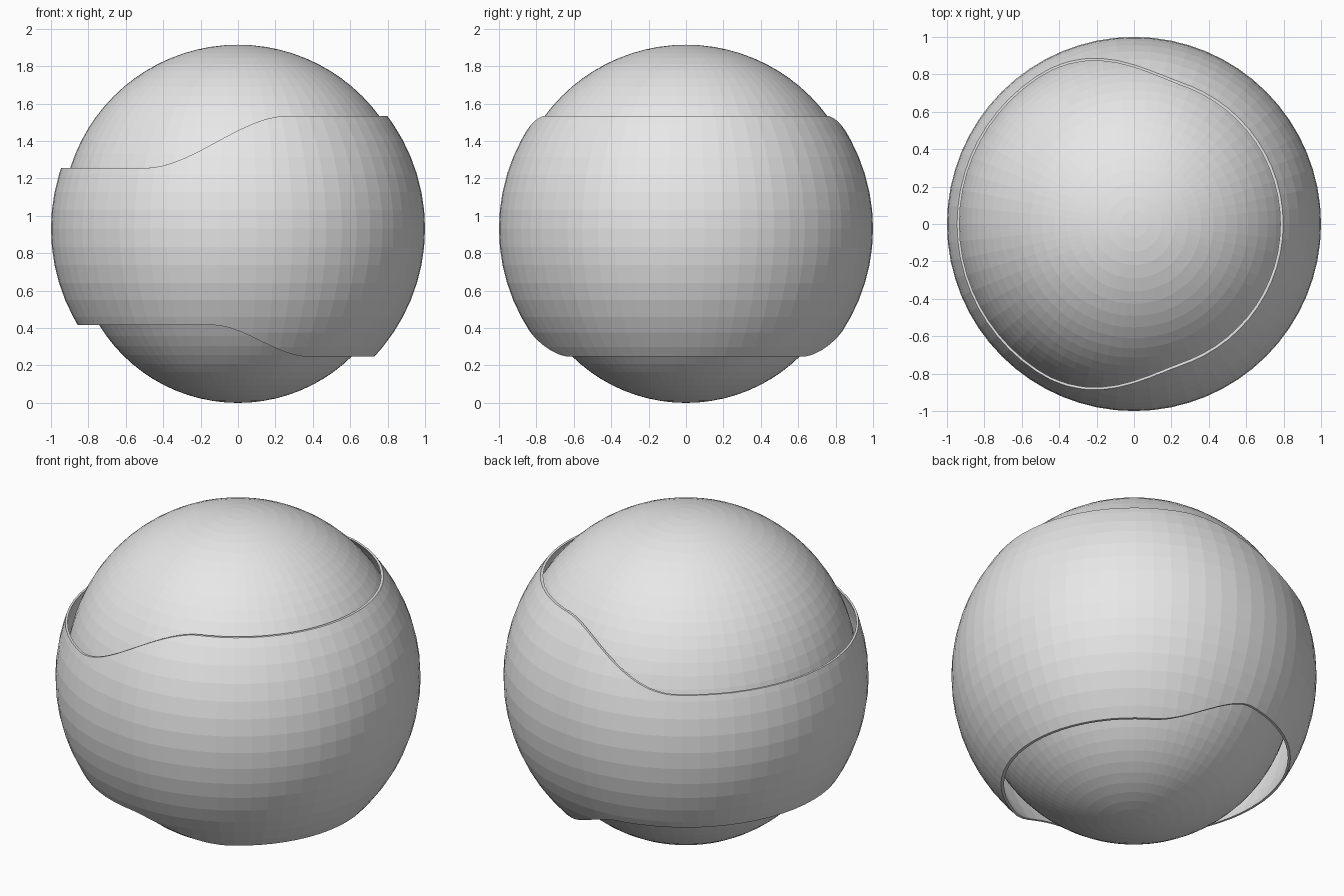
import bpy, bmesh, math

if "Cube" in bpy.data.objects:
    bpy.data.objects.remove(bpy.data.objects["Cube"])

SEG, SUB, ROWS = 64, 4, 32     # sphere facets, extra edge samples per facet, rings
CZ, R_OUT, R_IN = 0.932, 1.0, 0.988

grey = bpy.data.materials.new("plain_grey")
grey.diffuse_color = (0.8, 0.8, 0.8, 1)
grey.use_nodes = True
grey.node_tree.nodes["Principled BSDF"].inputs["Base Color"].default_value = grey.diffuse_color


def finish(name, bm):
    bmesh.ops.remove_doubles(bm, verts=bm.verts[:], dist=1e-5)
    bmesh.ops.recalc_face_normals(bm, faces=bm.faces[:])
    me = bpy.data.meshes.new(name)
    bm.to_mesh(me)
    bm.free()
    me.materials.append(grey)
    ob = bpy.data.objects.new(name, me)
    bpy.context.collection.objects.link(ob)
    return ob


def step(x, x0, x1, z0, z1):
    t = min(1, max(0, (x - x0) / (x1 - x0)))
    return z0 + (z1 - z0) * t * t * (3 - 2 * t)


def top_edge(x):
    return step(x, -0.50, 0.27, 1.256, 1.535)


def bottom_edge(x):
    return step(x, -0.14, 0.38, 0.416, 0.247)


def radius_at(z, r):
    return math.sqrt(max(0, r * r - (z - CZ) ** 2))


def solve(edge, cx, r):
    # height at which the sphere meets the wavy cut along one column
    z = edge(0)
    for _ in range(40):
        z = 0.5 * z + 0.5 * edge(radius_at(z, r) * cx)
    return z


def column(k, r):
    # direction lies on the chord between facet corners, so facets stay flat
    i, t = k // SUB, (k % SUB) / SUB
    a, b = 2 * math.pi * i / SEG, 2 * math.pi * (i + 1) / SEG
    cx = math.cos(a) * (1 - t) + math.cos(b) * t
    cy = math.sin(a) * (1 - t) + math.sin(b) * t
    lo, hi = solve(bottom_edge, cx, r), solve(top_edge, cx, r)
    pts = []
    for j in range(1, ROWS):
        z = CZ - r * math.cos(math.pi * j / ROWS)
        z = min(hi, max(lo, z))
        q = radius_at(z, r)
        pts.append((q * cx, q * cy, z))
    # make sure both ends reach the cut exactly
    return pts


# Outer shell: thin hollow sphere trimmed by wavy top and bottom edges
bm = bmesh.new()
N = SEG * SUB
loops = []
for k in range(N):
    ring = column(k, R_OUT) + column(k, R_IN)[::-1]
    loops.append([bm.verts.new(p) for p in ring])
M = len(loops[0])
for k in range(N):
    a, b = loops[k], loops[(k + 1) % N]
    for j in range(M):
        n = (j + 1) % M
        bm.faces.new((a[j], b[j], b[n], a[n]))
bmesh.ops.dissolve_degenerate(bm, dist=1e-5, edges=bm.edges[:])
finish("outer_shell", bm)

# Inner ball: slightly egg-shaped, narrower below
bm = bmesh.new()
H = 20
profile = [(0.87 * math.sin(math.pi / 2 * j / H),
            0.87 - 0.87 * math.cos(math.pi / 2 * j / H)) for j in range(H + 1)]
profile += [(0.94 * math.cos(math.pi / 2 * j / H),
             0.975 + 0.94 * math.sin(math.pi / 2 * j / H)) for j in range(H + 1)]
rings = [[bm.verts.new((r * math.cos(2 * math.pi * i / SEG),
                        r * math.sin(2 * math.pi * i / SEG), z))
          for i in range(SEG)] for r, z in profile]
for a, b in zip(rings, rings[1:]):
    for i in range(SEG):
        n = (i + 1) % SEG
        bm.faces.new((a[i], a[n], b[n], b[i]))
bmesh.ops.dissolve_degenerate(bm, dist=1e-5, edges=bm.edges[:])
finish("inner_ball", bm)
